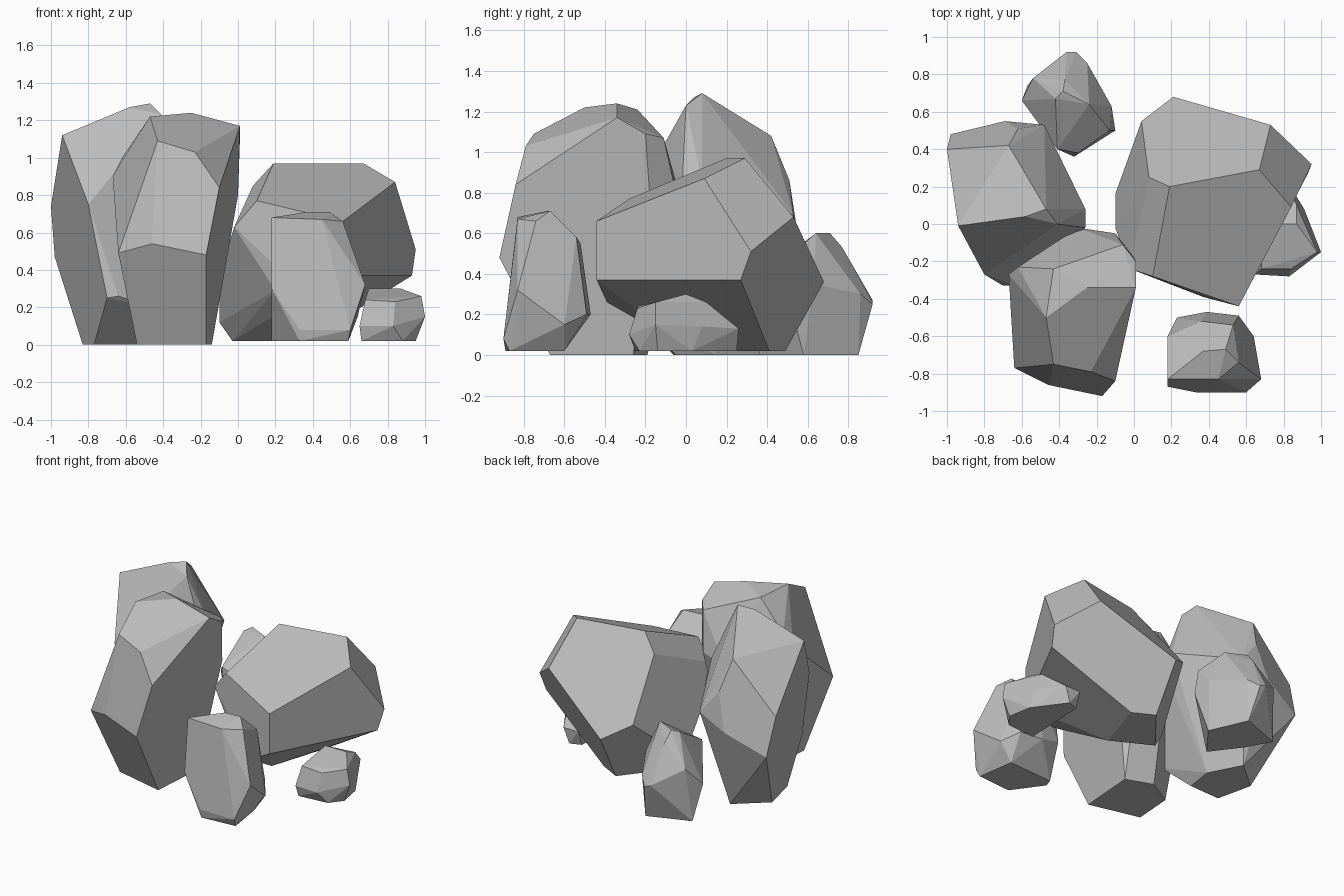
import bpy
import bmesh
import math
from mathutils import Vector

default_cube = bpy.data.objects.get("Cube")
if default_cube:
    bpy.data.objects.remove(default_cube, do_unlink=True)

# One plain stone colour
stone = bpy.data.materials.new("grey_stone")
stone.use_nodes = True
stone_colour = (0.5, 0.5, 0.5, 1)
stone.diffuse_color = stone_colour
stone.node_tree.nodes["Principled BSDF"].inputs["Base Color"].default_value = stone_colour

CENTIMETRE = 0.01
FACET_ANGLE = math.radians(9)


def boulder(name, crown, belly, foot, foot_height=0):
    """Shrink-wrap a faceted stone around its crown, belly and flat footprint.

    All corners are given in hundredths of a unit; the foot is a flat outline.
    """
    corners = crown + belly + [(x, y, foot_height) for x, y in foot]
    bm = bmesh.new()
    for corner in corners:
        bm.verts.new(Vector(corner) * CENTIMETRE)

    # Wrap the corners, then drop whatever fell inside the stone
    bmesh.ops.convex_hull(bm, input=bm.verts[:], use_existing_faces=False)
    loose = [v for v in bm.verts if not v.link_faces]
    bmesh.ops.delete(bm, geom=loose, context="VERTS")

    # Merge nearly level triangles into broad chiselled facets
    bmesh.ops.dissolve_limit(bm, angle_limit=FACET_ANGLE,
                             verts=bm.verts[:], edges=bm.edges[:])
    bmesh.ops.recalc_face_normals(bm, faces=bm.faces[:])

    mesh = bpy.data.meshes.new(name)
    bm.to_mesh(mesh)
    bm.free()
    mesh.materials.append(stone)
    rock = bpy.data.objects.new(name, mesh)
    bpy.context.scene.collection.objects.link(rock)


# Broad boulder with a sloping top
boulder(
    "broad_boulder",
    crown=[(67, 29, 97), (19, 20, 97), (84, 9, 87), (8, 25, 85),
           (10, -28, 77), (73, 53, 68), (56, -44, 66), (-2, -24, 63)],
    belly=[(95, 32, 51), (93, 27, 37), (56, -44, 37), (21, 68, 36),
           (4, 55, 46), (-10, -2, 37), (-10, 16, 12), (20, -30, 29),
           (37, -39, 26)],
    foot=[(37, 41), (22, 49), (-3, 18), (25, 3)],
    foot_height=2,
)

# Tallest boulder, behind on the side, undercut towards the front
boulder(
    "tall_back_boulder",
    crown=[(-47, 8, 129), (-58, 4, 127), (-41, 0, 123), (-94, -1, 112),
           (-67, 42, 108), (-62, 51, 86)],
    belly=[(-100, 40, 74), (-98, 48, 47), (-48, 53, 69), (-69, 55, 60),
           (-26, 8, 85), (-26, -2, 80), (-80, -27, 75), (-70, -33, 25),
           (-64, -33, 26), (-45, -26, 20)],
    foot=[(-77, -6), (-83, 20), (-53, -5), (-50, 15), (-62, 38)],
)

# Tall boulder in front of it
boulder(
    "tall_front_boulder",
    crown=[(-25, -34, 124), (-47, -50, 122), (-43, -24, 121), (1, -34, 117),
           (1, -20, 109), (-6, -11, 107), (-43, -75, 109), (-62, -23, 100)],
    belly=[(-67, -27, 90), (-10, -84, 84), (-23, -79, 103), (0, -34, 87),
           (0, -18, 80), (-30, -2, 75), (-10, -5, 80), (-46, -86, 54),
           (-17, -92, 48), (-64, -77, 49)],
    foot=[(-54, -58), (-17, -67), (-52, -30), (-14, -26), (-33, -19)],
)

# Upright stone at the front
boulder(
    "upright_stone",
    crown=[(18, -83, 68), (18, -60, 58), (37, -68, 71), (49, -67, 71),
           (45, -83, 67), (56, -74, 66), (36, -52, 55), (53, -54, 58)],
    belly=[(18, -87, 30), (39, -47, 20), (56, -49, 20), (23, -50, 25),
           (64, -60, 15), (68, -83, 32), (33, -90, 8), (60, -90, 8)],
    foot=[(18, -68), (33, -89), (59, -87), (20, -62), (55, -60)],
    foot_height=2,
)

# Small stone at the back
boulder(
    "back_stone",
    crown=[(-38, 71, 60), (-24, 64, 60), (-42, 67, 58), (-37, 77, 53),
           (-13, 50, 48), (-41, 40, 42), (-30, 38, 40)],
    belly=[(-36, 92, 27), (-31, 92, 25), (-25, 86, 30), (-12, 63, 35),
           (-10, 50, 30), (-60, 66, 25), (-54, 78, 38)],
    foot=[(-27, 85), (-15, 58), (-32, 36), (-47, 56), (-57, 74)],
)

# Low stone tucked under the broad boulder
boulder(
    "low_side_stone",
    crown=[(70, 0, 30), (87, 0, 30), (98, -15, 26), (87, 10, 26),
           (84, -24, 23), (68, -24, 24)],
    belly=[(100, -15, 15), (65, -27, 10), (83, -28, 10), (91, 8, 14),
           (80, 26, 13), (68, 26, 13)],
    foot=[(66, -25), (88, -23), (95, -14), (92, 3), (76, 25), (68, 22)],
    foot_height=2,
)
